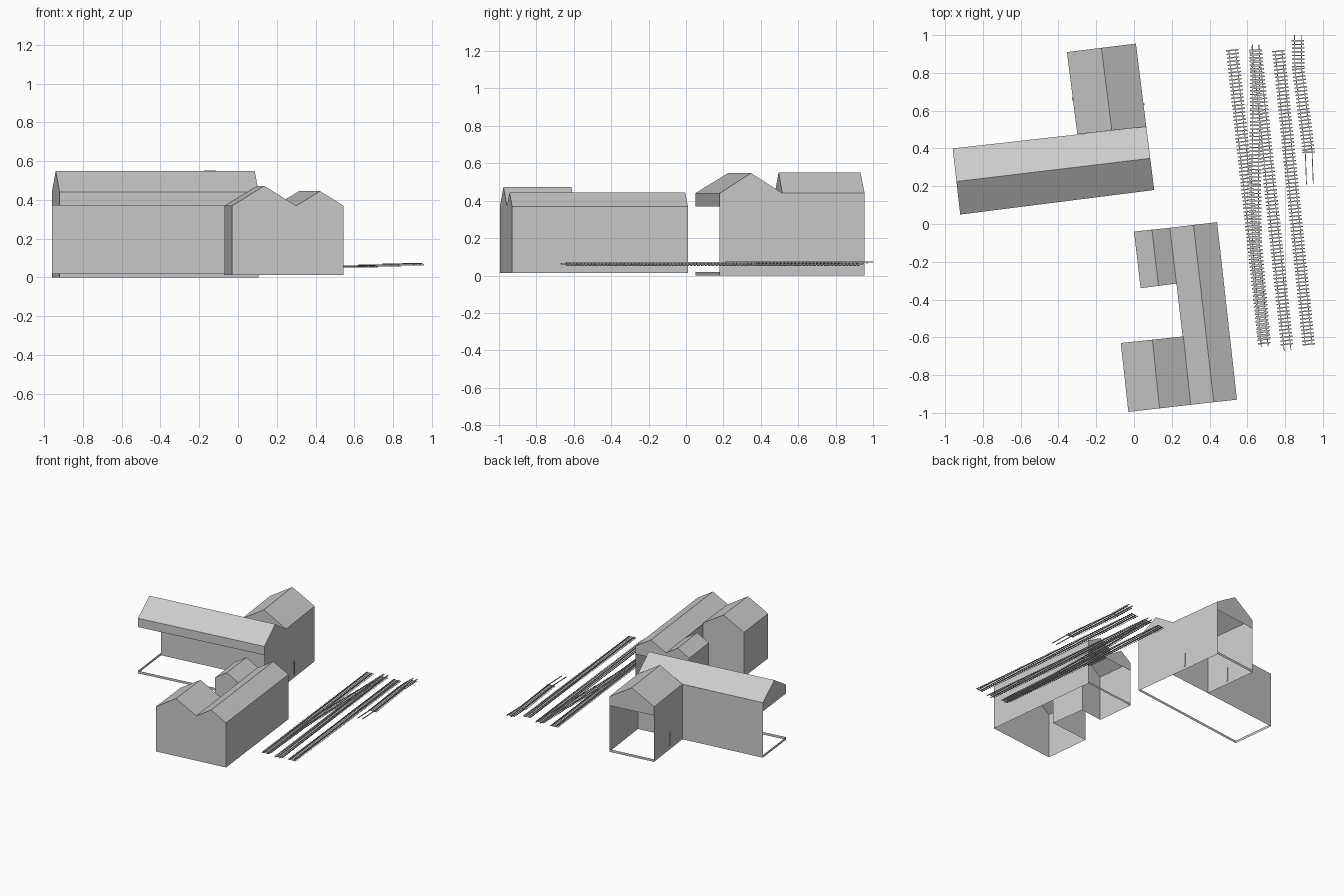
import bpy, bmesh, math
from mathutils import Vector

if "Cube" in bpy.data.objects:
    bpy.data.objects.remove(bpy.data.objects["Cube"])


def make(name, quads):
    """Mesh object from a list of polygons given as 3D points."""
    bm = bmesh.new()
    for q in quads:
        bm.faces.new([bm.verts.new(p) for p in q])
    bmesh.ops.remove_doubles(bm, verts=bm.verts, dist=1e-5)
    me = bpy.data.meshes.new(name)
    bm.to_mesh(me)
    bm.free()
    ob = bpy.data.objects.new(name, me)
    bpy.context.collection.objects.link(ob)
    return ob


def curtain(name, path, z0, z1):
    """Thin upright wall following a ground path."""
    make(name, [[(*p, z0), (*q, z0), (*q, z1), (*p, z1)]
                for p, q in zip(path, path[1:])])


def roof(name, a, b, c, d, eave, ridge):
    """Gable roof; a-b and c-d are the gable ends."""
    A, B, C, D = [(*p, eave) for p in (a, b, c, d)]
    R = ((a[0] + b[0]) / 2, (a[1] + b[1]) / 2, ridge)
    S = ((c[0] + d[0]) / 2, (c[1] + d[1]) / 2, ridge)
    make(name, [[A, R, S, D], [R, B, C, S], [A, B, R], [C, D, S]])


def box_faces(p, q, w, z0, z1, zq=None):
    """Closed box along p-q, width w, optional height offset at q."""
    p, q = Vector(p), Vector(q)
    t = (q - p).normalized()
    n = Vector((-t.y, t.x)) * w / 2
    o = 0 if zq is None else zq
    lo = [(*(p + n), z0), (*(p - n), z0), (*(q - n), z0 + o), (*(q + n), z0 + o)]
    hi = [(x, y, z + z1 - z0) for x, y, z in lo]
    return [lo[::-1], hi] + [[lo[i], lo[(i + 1) % 4], hi[(i + 1) % 4], hi[i]] for i in range(4)]


# Tall L-shaped building, open at the ground on three sides
m_nw, m_sw, m_se = (-0.96, 0.40), (-0.92, 0.05), (0.107, 0.18)
j_e, j_w = (0.065, 0.515), (-0.30, 0.475)
n_e, n_w = (0.01, 0.955), (-0.355, 0.91)
roof("hall_main_roof", m_nw, m_sw, m_se, j_e, 0.44, 0.548)
roof("hall_wing_roof", n_e, n_w, j_w, j_e, 0.44, 0.552)
curtain("hall_east_wall", [m_se, j_e, n_e], 0, 0.44)
curtain("hall_back_wall", [n_w, j_w, m_nw], 0, 0.44)
curtain("hall_inner_wall", [j_w, j_e], 0, 0.44)
for nm, path in (("main", [m_nw, m_sw, m_se]), ("wing", [n_e, n_w])):
    curtain("hall_%s_fascia" % nm, path, 0.37, 0.44)
    curtain("hall_%s_curb" % nm, path, 0, 0.02)
# Narrow doors on both sides of the wing
make("hall_doors", box_faces((0.053, 0.630), (0.052, 0.638), 0.006, 0.025, 0.135)
     + box_faces((-0.324, 0.655), (-0.326, 0.670), 0.006, 0.025, 0.135))

# Lower U-shaped building, open at its north end
b_ne, b_n, b_nw = (0.44, 0.01), (0.19, -0.02), (0.0, -0.04)
l_sw, l_se = (0.035, -0.34), (0.225, -0.315)
s_ne, s_nw = (0.265, -0.595), (-0.07, -0.63)
s_sw, s_se, b_se = (-0.03, -0.995), (0.30, -0.957), (0.545, -0.93)
roof("shed_main_roof", b_ne, b_n, s_se, b_se, 0.37, 0.445)
roof("shed_north_roof", b_n, b_nw, l_sw, l_se, 0.37, 0.43)
roof("shed_south_roof", s_ne, s_nw, s_sw, s_se, 0.37, 0.472)
curtain("shed_walls", [b_ne, b_se, s_se, s_sw, s_nw, s_ne, l_se, l_sw, b_nw], 0.013, 0.37)
curtain("shed_fascia", [b_ne, b_n, b_nw], 0.305, 0.37)
curtain("shed_curb", [b_ne, b_n, b_nw], 0.013, 0.03)


def track(name, path, z, sleeper_end=0.0, over=0.03):
    """Sleepers and two rails along a ground path."""
    faces = []
    for i, (p, q) in enumerate(zip(path, path[1:])):
        p, q = Vector(p), Vector(q)
        t = (q - p).normalized()
        n = Vector((-t.y, t.x))
        length = (q - p).length
        last = i == len(path) - 2
        usable = length - (sleeper_end if last else 0)
        for k in range(int(usable / 0.0195) + 1):
            c = p + t * k * 0.0195
            faces += box_faces(c - n * 0.033, c + n * 0.033, 0.007, z, z + 0.004)
        e0 = t * over if i == 0 else t * 0
        e1 = t * over if last else t * 0
        for s in (-0.018, 0.018):
            faces += box_faces(p - e0 + n * s, q + e1 + n * s, 0.004, z + 0.004, z + 0.010)
    make(name, faces)


# Railway tracks beside the buildings
track("track_1", [(0.52, 0.92), (0.69, -0.64)], 0.052, over=0.0)
track("track_2", [(0.645, 0.915), (0.81, -0.64)], 0.056)
track("track_3", [(0.765, 0.915), (0.925, -0.64)], 0.061, over=0.0)
track("track_4", [(0.868, 0.97), (0.87, 0.82), (0.925, 0.38), (0.93, 0.24)], 0.065, 0.14)
track("track_switch", [(0.645, 0.92), (0.648, 0.60), (0.64, 0.20), (0.645, -0.10), (0.69, -0.62)], 0.054)
